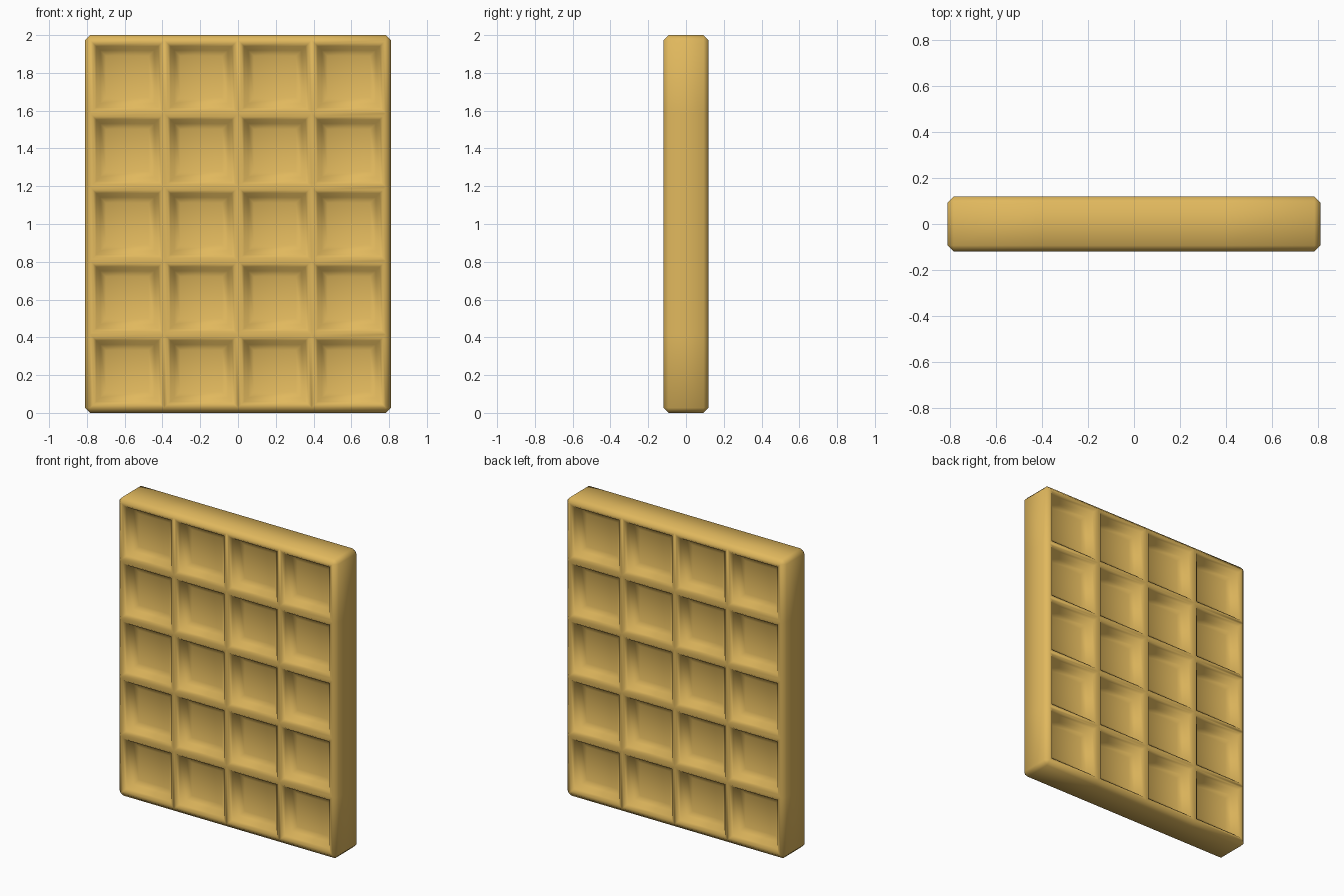
import bpy, bmesh
from mathutils import Vector

if "Cube" in bpy.data.objects:
    bpy.data.objects.remove(bpy.data.objects["Cube"])

W, T, H, CELL = 1.62, 0.24, 2.0, 0.39

bm = bmesh.new()

# slab with chamfered edges
bmesh.ops.create_cube(bm, size=1.0)
for v in bm.verts:
    v.co = Vector((v.co.x * W, v.co.y * T, v.co.z * H + H / 2))
bmesh.ops.bevel(bm, geom=bm.edges[:], offset=0.027, segments=1,
                affect='EDGES', profile=0.5)


# cut the slab into 4 x 5 cells
def cut(co, normal):
    bmesh.ops.bisect_plane(bm, geom=bm.verts[:] + bm.edges[:] + bm.faces[:],
                           plane_co=co, plane_no=normal, dist=1e-5)


for i in (-1, 0, 1):
    cut((i * CELL, 0, 0), (1, 0, 0))
for k in (-1.5, -0.5, 0.5, 1.5):
    cut((0, 0, H / 2 + k * CELL), (0, 0, 1))

# sink a rounded, tapered pocket into every cell, front and back
bm.normal_update()
cells = [f for f in bm.faces if abs(f.normal.y) > 0.99]
for thickness, depth in ((0.016, 0.0), (0.016, -0.016), (0.022, -0.04), (0.03, -0.016)):
    bmesh.ops.inset_individual(bm, faces=cells, thickness=thickness, depth=depth,
                               use_even_offset=True)

bmesh.ops.recalc_face_normals(bm, faces=bm.faces[:])
mesh = bpy.data.meshes.new("waffle")
bm.to_mesh(mesh)
bm.free()
waffle = bpy.data.objects.new("waffle", mesh)
bpy.context.collection.objects.link(waffle)

# golden batter colour, smooth shading
mat = bpy.data.materials.new("golden_batter")
mat.diffuse_color = (0.75, 0.48, 0.11, 1)
mat.use_nodes = True
mat.node_tree.nodes["Principled BSDF"].inputs["Base Color"].default_value = mat.diffuse_color
mesh.materials.append(mat)
mesh.shade_smooth()
